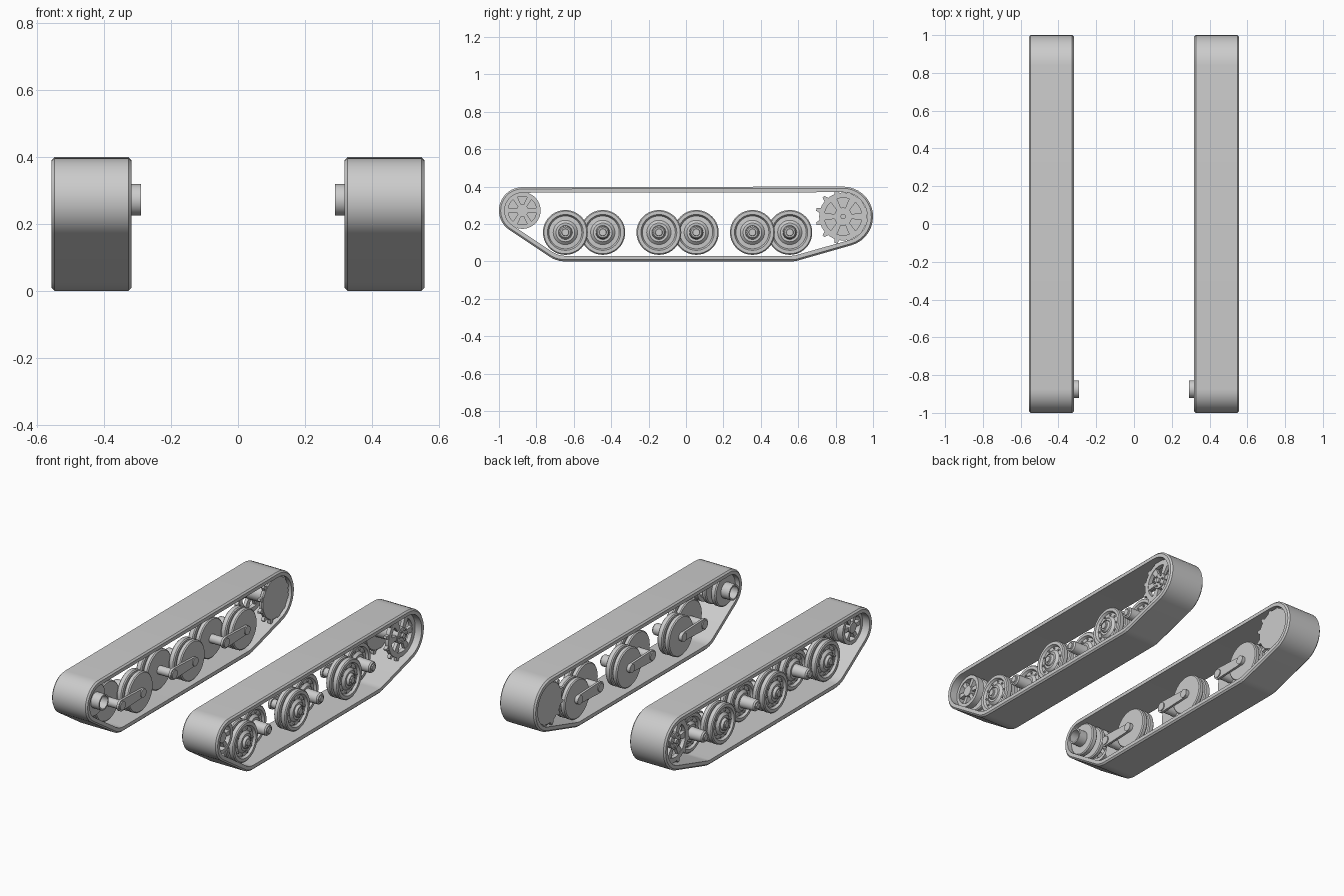
import bpy, bmesh
from math import pi, sin, cos, acos, atan2, hypot, radians
from mathutils import Matrix, Vector

if "Cube" in bpy.data.objects:
    bpy.data.objects.remove(bpy.data.objects["Cube"])

GREY = (0.6, 0.6, 0.6, 1)
grey = bpy.data.materials.new("plain grey")
grey.use_nodes = True
grey.diffuse_color = GREY
grey.node_tree.nodes["Principled BSDF"].inputs["Base Color"].default_value = GREY


def finish(name, bm):
    """Turn a bmesh into a shaded object, mirrored to the other track."""
    bmesh.ops.remove_doubles(bm, verts=bm.verts, dist=1e-5)
    bmesh.ops.recalc_face_normals(bm, faces=bm.faces)
    mesh = bpy.data.meshes.new(name)
    bm.to_mesh(mesh)
    bm.free()
    mesh.materials.append(grey)
    ob = bpy.data.objects.new(name, mesh)
    bpy.context.collection.objects.link(ob)
    bpy.ops.object.select_all(action='DESELECT')
    ob.select_set(True)
    bpy.context.view_layer.objects.active = ob
    bpy.ops.object.shade_smooth_by_angle(angle=radians(30))
    ob.modifiers.new("other_side", 'MIRROR').use_mirror_merge = False


def lathe(bm, profile, y, z, closed=False, steps=40):
    """Revolve (x, radius) points about the axle at y, z."""
    vs = [bm.verts.new((x, y, z + r)) for x, r in profile]
    es = [bm.edges.new(p) for p in zip(vs, vs[1:])]
    if closed:
        es.append(bm.edges.new((vs[-1], vs[0])))
    bmesh.ops.spin(bm, geom=vs + es, cent=(0, y, z), axis=(1, 0, 0),
                   angle=2 * pi, steps=steps)


def rod(bm, x0, x1, r, y, z, steps=24):
    lathe(bm, [(x0, 0), (x0, r), (x1, r), (x1, 0)], y, z, steps=steps)


def disc(bm, x0, x1, r, y, z, c=0.006):
    lathe(bm, [(x0, 0), (x0, r - c), (x0 + c, r), (x1 - c, r), (x1, r - c), (x1, 0)], y, z)


def ring(bm, x0, x1, r0, r1, y, z):
    lathe(bm, [(x0, r0), (x0, r1), (x1, r1), (x1, r0)], y, z, closed=True)


def bars(bm, count, x0, x1, r0, r1, w0, w1, y, z):
    """Radial tapered bars, used for spokes and teeth."""
    for i in range(count):
        turn = Matrix.Rotation(2 * pi * (i + 0.5) / count, 3, 'X')
        geom = bmesh.ops.create_cube(bm, size=1)["verts"]
        for v in geom:
            r, w = (r1, w1) if v.co.z > 0 else (r0, w0)
            p = Vector((x1 if v.co.x > 0 else x0, w if v.co.y > 0 else -w, r))
            v.co = turn @ p + Vector((0, y, z))


def bolts(bm, count, x0, x1, dist, r, y, z):
    for i in range(count):
        a = 2 * pi * i / count
        rod(bm, x0, x1, r, y + dist * cos(a), z + dist * sin(a), steps=8)


def wrap(circles, inset, steps=16):
    """Points of a band pulled tight round the circles, listed anticlockwise."""
    n = len(circles)
    normals = []
    for i in range(n):
        (y0, z0, r0), (y1, z1, r1) = circles[i], circles[(i + 1) % n]
        dy, dz = y1 - y0, z1 - z0
        normals.append(atan2(dz, dy) - acos((r0 - r1) / hypot(dy, dz)))
    pts = []
    for i, (y, z, r) in enumerate(circles):
        a, b = normals[i - 1], normals[i]
        span = (b - a) % (2 * pi)
        for k in range(steps + 1):
            t = a + span * k / steps
            pts.append((y + (r - inset) * cos(t), z + (r - inset) * sin(t)))
    return pts


WHEEL_Z, WHEEL_R = 0.155, 0.12
IDLER = (-0.875, 0.272)
SPROCKET = (0.84, 0.24)
IN, OUT = 0.318, 0.557

# Track band with chamfered edges
path = [(-0.645, WHEEL_Z, 0.155), (0.56, WHEEL_Z, 0.155),
        (*SPROCKET, 0.16), (*IDLER, 0.125)]
c, thick = 0.009, 0.03
section = [(IN + c, 0), (IN, c), (IN, thick), (OUT, thick), (OUT, c), (OUT - c, 0)]
bm = bmesh.new()
loops = [[bm.verts.new((x, *p)) for p in wrap(path, d)] for x, d in section]
for i, a in enumerate(loops):
    b = loops[(i + 1) % len(loops)]
    for k in range(len(a)):
        j = (k + 1) % len(a)
        bm.faces.new((a[k], a[j], b[j], b[k]))
finish("track_band", bm)


# Overlapping road wheels, each a pair of discs with a dished outer face
def road_wheel(name, x, y):
    z = WHEEL_Z
    bm = bmesh.new()
    disc(bm, x, x + 0.032, WHEEL_R, y, z)
    e = x + 0.08
    lathe(bm, [(e - 0.036, 0), (e - 0.036, 0.114), (e - 0.03, WHEEL_R), (e - 0.006, WHEEL_R),
               (e, 0.114), (e, 0.096), (e - 0.014, 0.088), (e - 0.012, 0.065),
               (e + 0.002, 0.05), (e + 0.002, 0)], y, z)
    rod(bm, x + 0.03, e - 0.03, 0.085, y, z, steps=32)
    bolts(bm, 10, e - 0.016, e - 0.006, 0.076, 0.006, y, z)
    lathe(bm, [(e, 0.038), (e + 0.01, 0.036), (0.512, 0.034), (0.52, 0.028),
               (0.52, 0.02), (0.526, 0.018), (0.526, 0)], y, z, steps=24)
    rod(bm, 0.322, x + 0.01, 0.026, y, z)
    finish(name, bm)


# Swing arm joining the two axles of a pair
def swing_arm(name, y0, y1):
    bm = bmesh.new()
    caps = [(y0, WHEEL_Z, 0.034), (y1, WHEEL_Z, 0.026)]
    sides = [[bm.verts.new((x, *p)) for p in wrap(caps, 0)] for x in (0.328, 0.342)]
    for s in sides:
        bm.faces.new(s)
    for k in range(len(sides[0])):
        j = (k + 1) % len(sides[0])
        bm.faces.new((sides[0][k], sides[0][j], sides[1][j], sides[1][k]))
    finish(name, bm)


for n in range(3):
    y = -0.645 + 0.5 * n
    road_wheel(f"outer_road_wheel_{n + 1}", 0.425, y)
    road_wheel(f"inner_road_wheel_{n + 1}", 0.343, y + 0.2)
    swing_arm(f"swing_arm_{n + 1}", y, y + 0.2)

# Front idler: spoked outer face, solid inner disc, hollow axle tube
bm = bmesh.new()
ring(bm, 0.47, 0.51, 0.076, 0.098, *IDLER)
bars(bm, 6, 0.478, 0.504, 0.02, 0.08, 0.009, 0.014, *IDLER)
rod(bm, 0.36, 0.512, 0.032, *IDLER)
disc(bm, 0.41, 0.44, 0.098, *IDLER)
disc(bm, 0.345, 0.38, 0.098, *IDLER)
ring(bm, 0.29, 0.36, 0.038, 0.047, *IDLER)
finish("idler_wheel", bm)

# Rear drive sprocket: toothed rims, open outer face, solid inner plate
bm = bmesh.new()
ring(bm, 0.49, 0.515, 0.1, 0.128, *SPROCKET)
bars(bm, 6, 0.493, 0.512, 0.03, 0.105, 0.011, 0.02, *SPROCKET)
rod(bm, 0.35, 0.518, 0.048, *SPROCKET)
bolts(bm, 6, 0.51, 0.526, 0.034, 0.006, *SPROCKET)
rod(bm, 0.51, 0.53, 0.014, *SPROCKET)
disc(bm, 0.335, 0.36, 0.128, *SPROCKET)
for x in (0.337, 0.492):
    bars(bm, 12, x, x + 0.02, 0.12, 0.148, 0.016, 0.007, *SPROCKET)
finish("drive_sprocket", bm)
